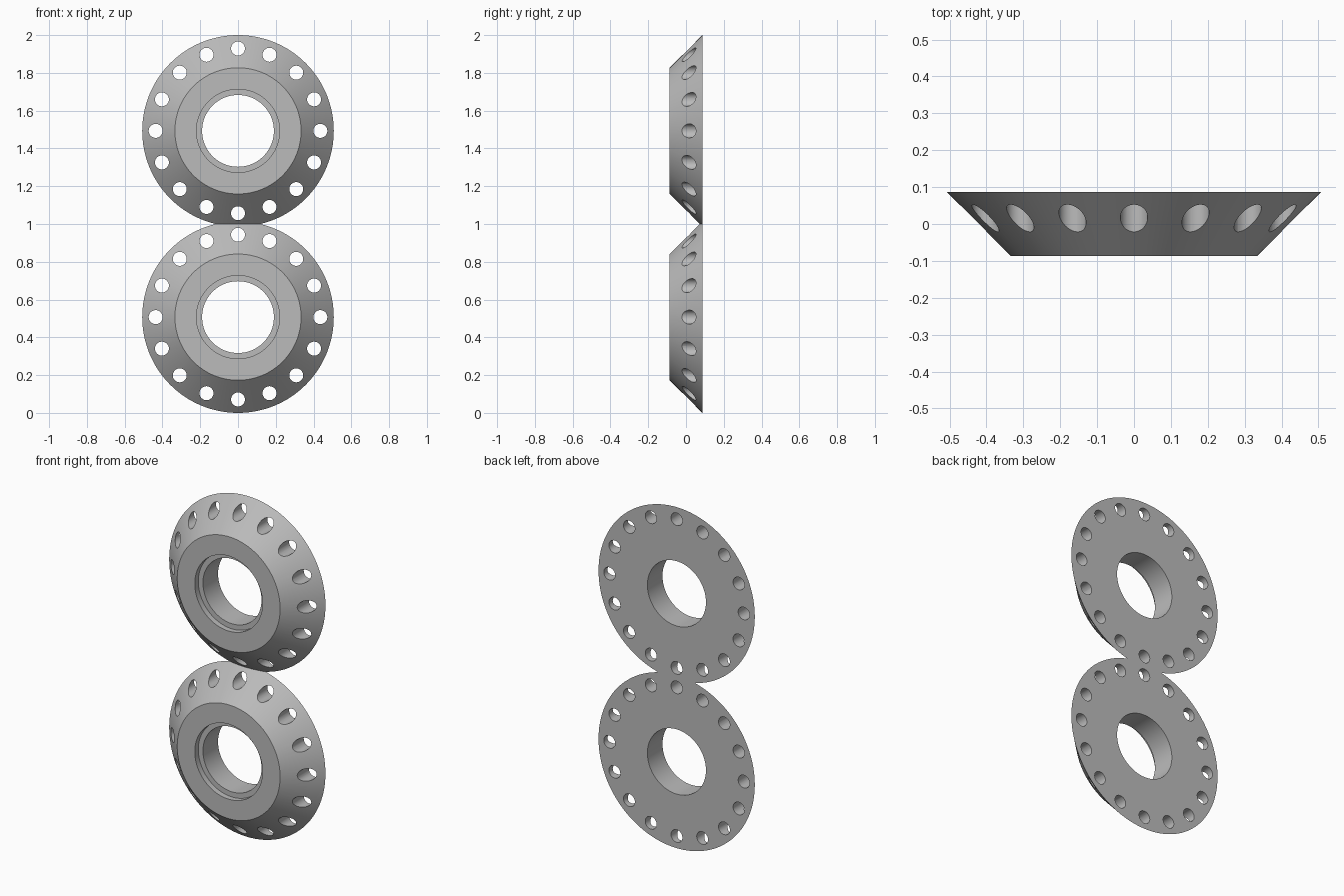
import bpy
import bmesh
from math import cos, sin, pi, radians
from mathutils import Matrix, Vector

R_BACK, R_FRONT, R_RECESS, R_BORE = 0.507, 0.334, 0.22, 0.19
HALF = 0.0865          # half thickness
RECESS = 0.033         # depth of the front recess
HOLES, HOLE_RING, HOLE_R = 16, 0.436, 0.037
SEGMENTS = 128

cube = bpy.data.objects.get("Cube")
if cube:
    bpy.data.objects.remove(cube, do_unlink=True)

# Plain grey metal
grey = bpy.data.materials.new("grey_metal")
grey.use_nodes = True
colour = (0.5, 0.5, 0.5, 1)
grey.diffuse_color = colour
grey.node_tree.nodes["Principled BSDF"].inputs["Base Color"].default_value = colour


def add_object(name, bm, z):
    bmesh.ops.recalc_face_normals(bm, faces=bm.faces)
    mesh = bpy.data.meshes.new(name)
    bm.to_mesh(mesh)
    bm.free()
    mesh.materials.append(grey)
    obj = bpy.data.objects.new(name, mesh)
    obj.location.z = z
    bpy.context.collection.objects.link(obj)
    return obj


def turned_ring():
    """Conical ring with a recessed bore, turned around the y axis."""
    bm = bmesh.new()
    profile = [(R_BORE, HALF), (R_BACK, HALF), (R_FRONT, -HALF),
               (R_RECESS, -HALF), (R_RECESS, RECESS - HALF), (R_BORE, RECESS - HALF)]
    verts = [bm.verts.new((r, y, 0)) for r, y in profile]
    edges = [bm.edges.new((a, b)) for a, b in zip(verts, verts[1:] + verts[:1])]
    bmesh.ops.spin(bm, geom=verts + edges, cent=(0, 0, 0), axis=(0, 1, 0),
                   angle=2 * pi, steps=SEGMENTS, use_merge=True)
    bmesh.ops.remove_doubles(bm, verts=bm.verts, dist=1e-5)
    return bm


def hole_pins():
    """Ring of straight pins that cut the bolt holes."""
    bm = bmesh.new()
    for i in range(HOLES):
        a = 2 * pi * i / HOLES
        place = Matrix.Translation(Vector((cos(a), 0, sin(a))) * HOLE_RING)
        bmesh.ops.create_cone(bm, cap_ends=True, segments=32, radius1=HOLE_R,
                              radius2=HOLE_R, depth=4 * HALF,
                              matrix=place @ Matrix.Rotation(pi / 2, 4, 'X'))
    return bm


def make_disc(name, z):
    disc = add_object(name, turned_ring(), z)
    cutter = add_object(name + "_hole_cutter", hole_pins(), z)
    cutter.hide_render = True

    # Cut the holes, then drop the cutter
    cut = disc.modifiers.new("bolt_holes", 'BOOLEAN')
    cut.object = cutter
    cut.operation = 'DIFFERENCE'
    cut.solver = 'EXACT'
    bpy.ops.object.select_all(action='DESELECT')
    disc.select_set(True)
    bpy.context.view_layer.objects.active = disc
    bpy.ops.object.modifier_apply(modifier=cut.name)
    bpy.data.objects.remove(cutter, do_unlink=True)
    bpy.ops.object.shade_smooth_by_angle(angle=radians(30))


# Two identical discs, one above the other
make_disc("lower_disc", R_BACK)
make_disc("upper_disc", 2 - R_BACK)
